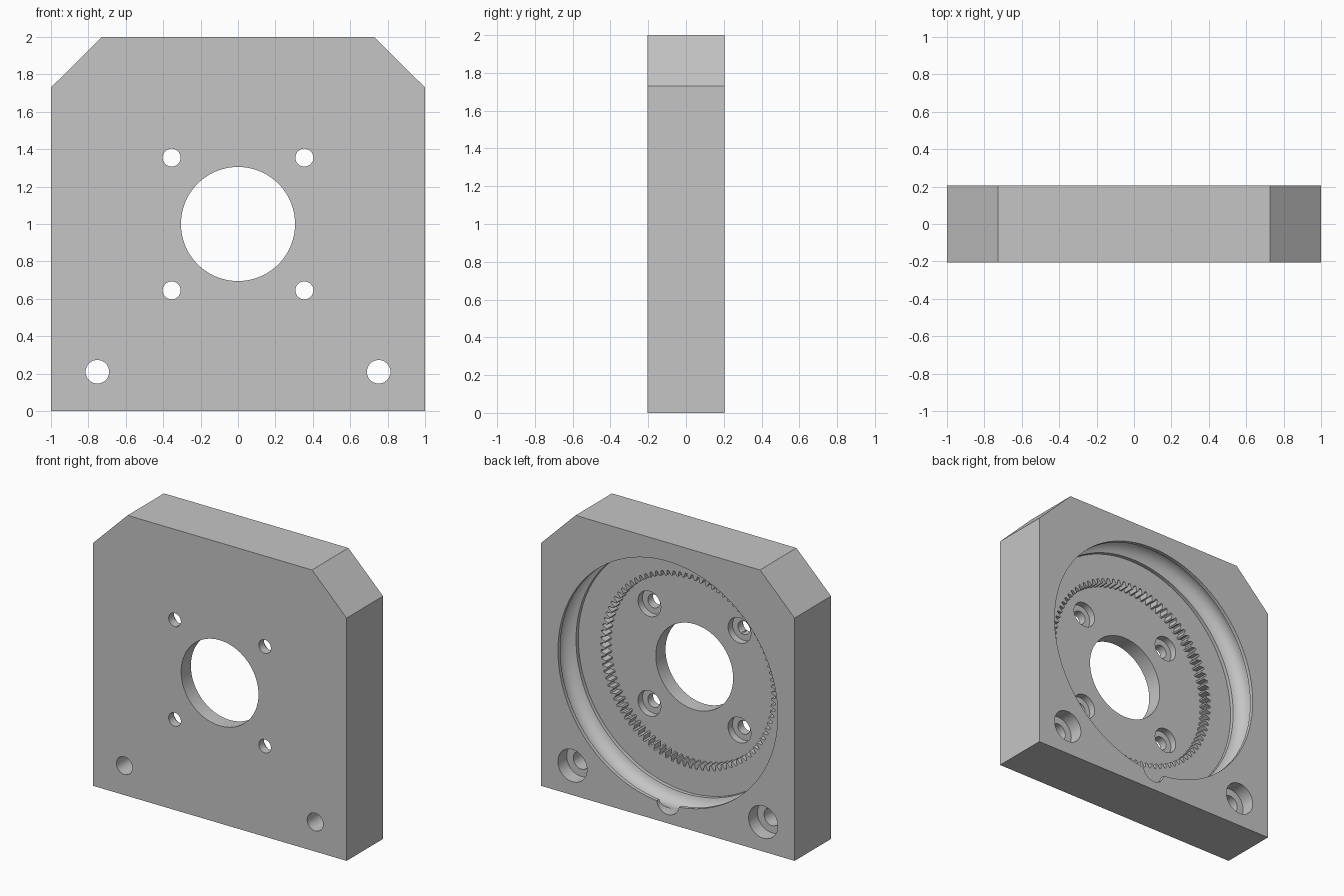
import bpy, bmesh
from math import sin, cos, pi, asin

cube = bpy.data.objects.get("Cube")
if cube:
    bpy.data.objects.remove(cube, do_unlink=True)

FRONT, BACK = -0.205, 0.205
LEDGE, FLOOR = -0.025, -0.095      # ledge behind the race, floor inside the gear
OUT_F, OUT_B = -0.3, 0.3           # cutter ends outside the plate
MID = 1.0                          # height of the main axis

grey = bpy.data.materials.new("plain grey")
grey.diffuse_color = (0.56, 0.56, 0.56, 1)
grey.use_nodes = True
grey.node_tree.nodes["Principled BSDF"].inputs["Base Color"].default_value = (0.56, 0.56, 0.56, 1)


def loft(name, rings):
    """Closed solid through equal-length rings of points, capped at both ends."""
    bm = bmesh.new()
    loops = [[bm.verts.new(p) for p in ring] for ring in rings]
    n = len(loops[0])
    for a, b in zip(loops, loops[1:]):
        for i in range(n):
            j = (i + 1) % n
            bm.faces.new((a[i], a[j], b[j], b[i]))
    bm.faces.new(loops[0])
    bm.faces.new(loops[-1])
    bmesh.ops.recalc_face_normals(bm, faces=bm.faces)
    mesh = bpy.data.meshes.new(name)
    bm.to_mesh(mesh)
    bm.free()
    mesh.materials.append(grey)
    obj = bpy.data.objects.new(name, mesh)
    bpy.context.scene.collection.objects.link(obj)
    return obj


def turned(name, profile, x=0, z=MID, sides=48, wobble=lambda i: 0):
    """Solid of revolution about the y direction from (radius, y) points."""
    return loft(name, [[(x + (r + wobble(i)) * cos(2 * pi * i / sides), y,
                         z + (r + wobble(i)) * sin(2 * pi * i / sides))
                        for i in range(sides)] for r, y in profile])


# Plate with two chamfered top corners
half = [(1, 0), (1, 1.73), (0.727, 2)]
outline = half + [(-x, z) for x, z in reversed(half)]
plate = loft("mounting_plate", [[(x, y, z) for x, z in outline] for y in (FRONT, BACK)])

cutters = []

# Round pocket with a rounded ball race in its wall
WALL, TRACK, BALL, RACE_Y = 0.866, 0.85, 0.09, 0.09
lip = asin((WALL - TRACK) / BALL)
steps = 14
race = []
for k in range(steps + 1):
    t = lip + (pi - 2 * lip) * k / steps
    race.append((TRACK + BALL * sin(t), RACE_Y - BALL * cos(t)))
cutters.append(turned("pocket_cutter", [(WALL, LEDGE)] + race + [(WALL, OUT_B)], sides=144))

# Ball loading port at the bottom of the race
cutters.append(turned("loading_port_cutter", [(0.088, RACE_Y), (0.088, OUT_B)],
                      z=MID - TRACK, sides=32))

# Internal ring gear
TEETH = 90
cutters.append(turned("gear_cutter", [(0.655, FLOOR), (0.655, 0.05)], sides=TEETH * 4,
                      wobble=lambda i: 0.035 if i % 4 < 2 else 0))

# Central bore
cutters.append(turned("bore_cutter", [(0.305, OUT_F), (0.305, 0)], sides=96))


def screw_hole(name, x, z, r, head, seat, top):
    profile = [(r, OUT_F), (r, seat), (head, seat), (head, top)]
    cutters.append(turned(name, profile, x, z, 40))


# Counterbored screw holes: four in the floor, two in the lower corners
for side in (-1, 1):
    for up in (-1, 1):
        screw_hole("floor_screw_cutter", side * 0.355, MID + up * 0.355,
                   0.048, 0.09, FLOOR - 0.05, 0)
    screw_hole("corner_screw_cutter", side * 0.752, 0.21, 0.063, 0.115, BACK - 0.1, OUT_B)

for c in cutters:
    c.hide_render = True
    mod = plate.modifiers.new(c.name, 'BOOLEAN')
    mod.operation = 'DIFFERENCE'
    mod.solver = 'EXACT'
    mod.object = c

# Bake the cuts and drop the cutters
deps = bpy.context.evaluated_depsgraph_get()
cut_mesh = bpy.data.meshes.new_from_object(plate.evaluated_get(deps))
plate.modifiers.clear()
plate.data = cut_mesh
for c in cutters:
    bpy.data.objects.remove(c, do_unlink=True)

# Smooth round walls, sharp edges kept
bpy.ops.object.select_all(action='DESELECT')
plate.select_set(True)
bpy.context.view_layer.objects.active = plate
bpy.ops.object.shade_smooth_by_angle(angle=pi / 6)
